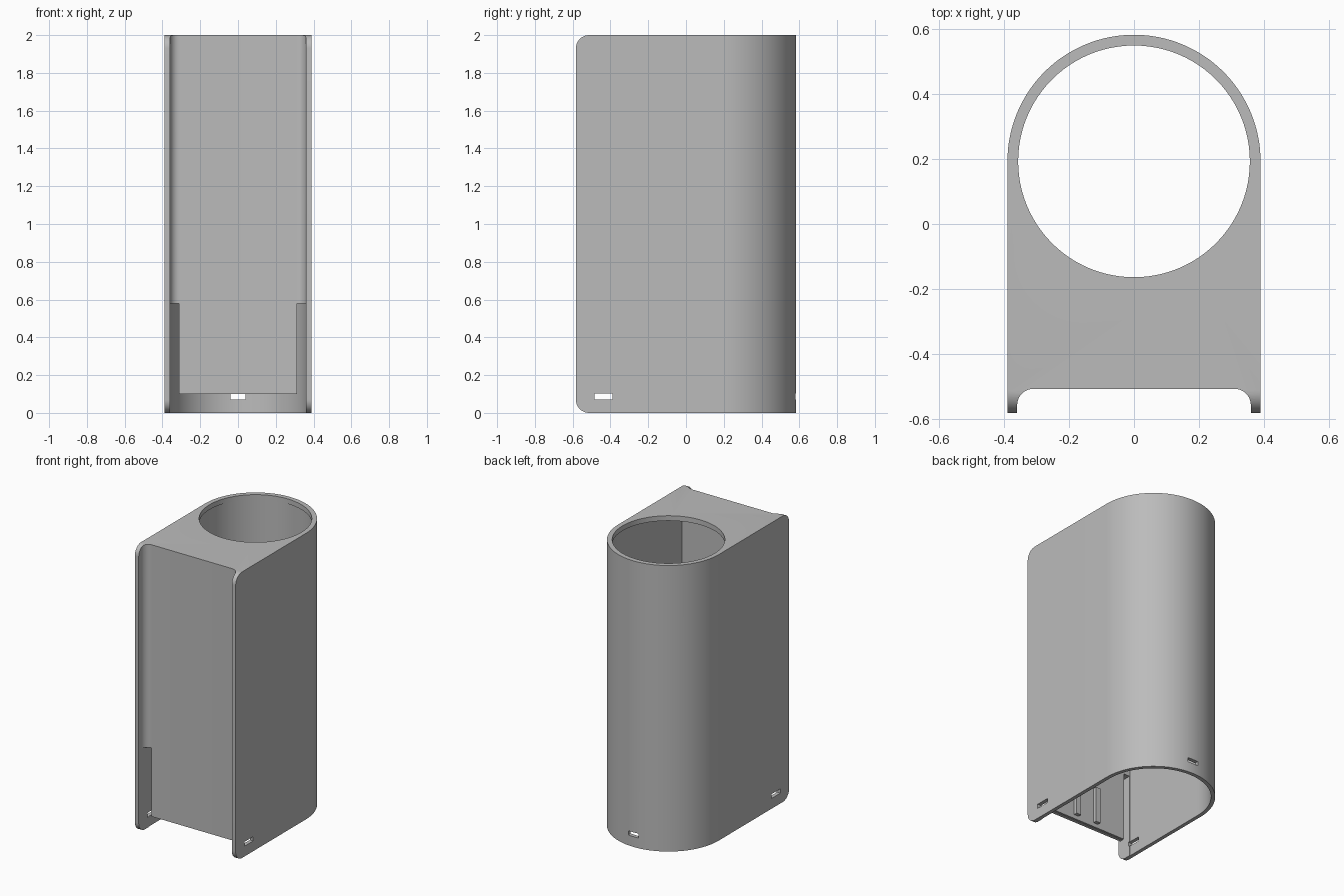
import bpy
import bmesh
from math import sin, cos, pi
from mathutils import Vector

cube = bpy.data.objects.get("Cube")
if cube:
    bpy.data.objects.remove(cube, do_unlink=True)

grey = bpy.data.materials.new("plain grey")
grey.use_nodes = True
colour = (0.5, 0.5, 0.5, 1)
grey.diffuse_color = colour
grey.node_tree.nodes["Principled BSDF"].inputs["Base Color"].default_value = colour

HALF, FRONT, CENTRE = 0.39, -0.583, 0.193   # half width, front edge, arc centre
INNER, PANEL = 0.36, -0.508                 # flange inside, panel face
TALL = 2.0


def arc(cx, cy, r, a, b, n):
    return [(cx + r * cos(a + (b - a) * i / n), cy + r * sin(a + (b - a) * i / n))
            for i in range(n + 1)]


def prism(name, points, low, high, axis="z"):
    """Extrude a plan outline along z, or a (y, z) outline along x."""
    bm = bmesh.new()
    place = (lambda u, v: (u, v, low)) if axis == "z" else (lambda u, v: (low, u, v))
    face = bm.faces.new([bm.verts.new(place(u, v)) for u, v in points])
    step = high - low
    new = bmesh.ops.extrude_face_region(bm, geom=[face])["geom"]
    shift = Vector((0, 0, step) if axis == "z" else (step, 0, 0))
    bmesh.ops.translate(bm, vec=shift, verts=[v for v in new if isinstance(v, bmesh.types.BMVert)])
    bmesh.ops.recalc_face_normals(bm, faces=bm.faces)
    mesh = bpy.data.meshes.new(name)
    bm.to_mesh(mesh)
    bm.free()
    mesh.materials.append(grey)
    obj = bpy.data.objects.new(name, mesh)
    bpy.context.collection.objects.link(obj)
    return obj


def box(name, x0, x1, y0, y1, z0, z1):
    return prism(name, [(x0, y0), (x1, y0), (x1, y1), (x0, y1)], z0, z1)


def combine(target, tool, operation="DIFFERENCE"):
    tool.hide_render = True
    mod = target.modifiers.new("cut", "BOOLEAN")
    mod.operation, mod.object, mod.solver = operation, tool, "EXACT"
    bpy.context.view_layer.objects.active = target
    bpy.ops.object.modifier_apply(modifier=mod.name)
    bpy.data.objects.remove(tool, do_unlink=True)


# Housing: round back, straight sides, recessed front between two flanges
r = 0.05
outline = arc(0, CENTRE, HALF, 0, pi, 64)
outline += [(-HALF, FRONT), (-INNER, FRONT)]
outline += arc(r - INNER, PANEL - r, r, pi, pi / 2, 10)
outline += arc(INNER - r, PANEL - r, r, pi / 2, 0, 10)
outline += [(INNER, FRONT), (HALF, FRONT)]
housing = prism("housing", outline, 0, TALL)

# Rounded flange corners
c = 0.07
side = [(0.7, 0), (0.7, TALL)]
side += arc(FRONT + c, TALL - c, c, pi / 2, pi, 10)
side += arc(FRONT + c, c, c, pi, 1.5 * pi, 10)
combine(housing, prism("side_limit", side, -0.5, 0.5, "x"), "INTERSECT")

# Hollow inside, open at the bottom, and the round opening in the top
back = PANEL + 0.035
cavity = arc(0, CENTRE, INNER + 0.004, 0, pi, 64)
cavity += [(-INNER - 0.004, back), (INNER + 0.004, back)]
combine(housing, prism("cavity", cavity, -0.1, TALL - 0.035))
combine(housing, prism("top_opening", arc(0, CENTRE, 0.357, 0, 2 * pi, 96)[:-1], 1.8, 2.1))

# Gap under the front panel and tall notches at its edges
combine(housing, box("front_gap", -INNER, INNER, -0.7, back + 0.05, -0.1, 0.1))
for s in (-1, 1):
    x0, x1 = sorted((s * 0.313, s * INNER))
    combine(housing, box("edge_notch", x0, x1, -0.7, back + 0.05, -0.1, 0.58))

# Small cable slots in both sides and the back
combine(housing, box("side_slots", -0.5, 0.5, -0.485, -0.39, 0.072, 0.102))
combine(housing, box("back_slot", -0.04, 0.04, 0.4, 0.7, 0.072, 0.102))

# Short guide ribs inside the front panel
for s, label in ((-1, "right"), (1, "left")):
    box(label + "_inner_rib", s * 0.08 - 0.018, s * 0.08 + 0.018,
        back - 0.005, back + 0.025, 0.13, 0.38)

bpy.ops.object.select_all(action="DESELECT")
housing.select_set(True)
bpy.context.view_layer.objects.active = housing
bpy.ops.object.shade_smooth_by_angle(angle=0.6)
